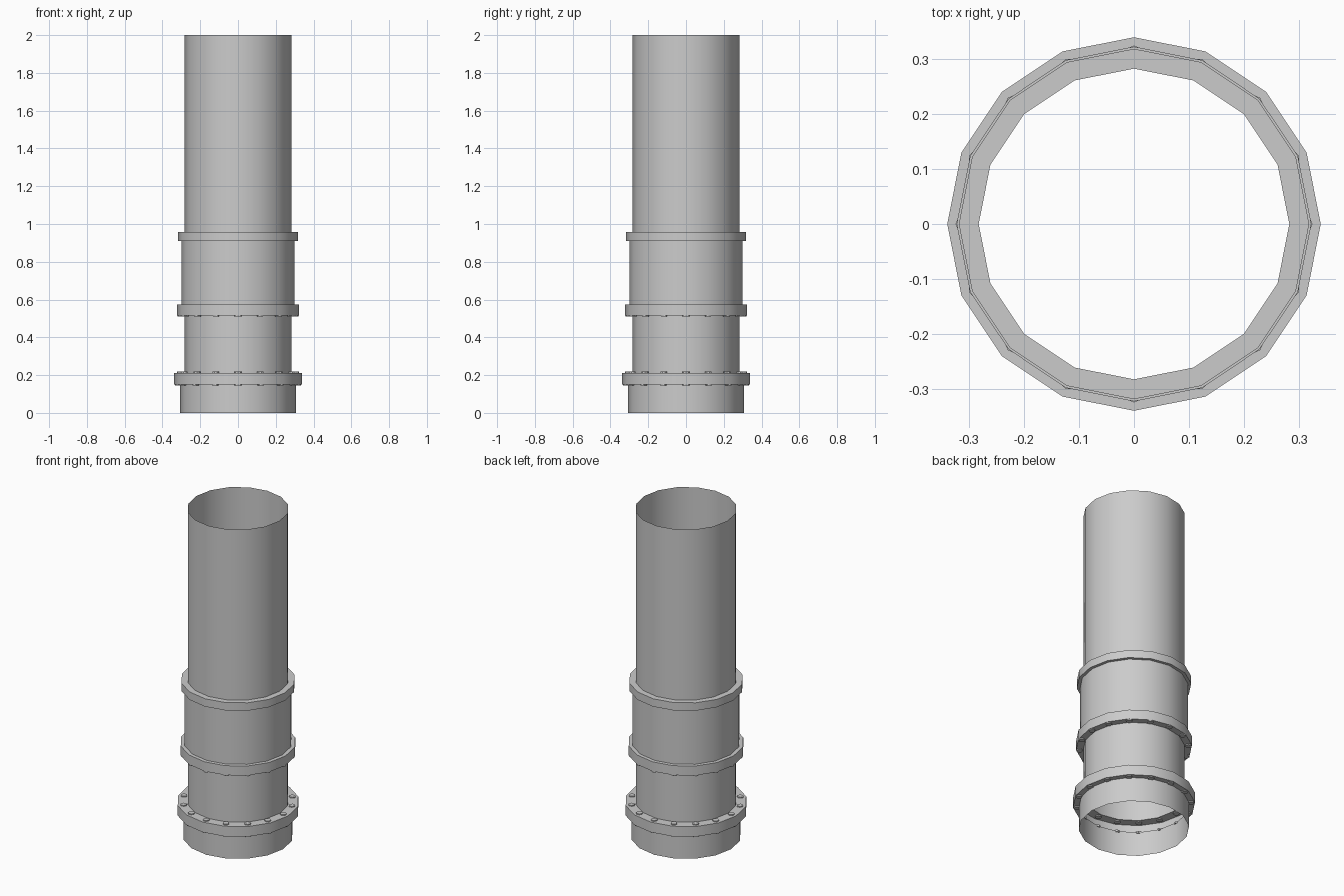
import bpy, bmesh, math
from mathutils import Matrix

cube = bpy.data.objects.get("Cube")
if cube:
    bpy.data.objects.remove(cube)

SIDES = 16

steel = bpy.data.materials.new("grey steel")
steel.use_nodes = True
colour = (0.6, 0.6, 0.6, 1)
steel.diffuse_color = colour
steel.node_tree.nodes["Principled BSDF"].inputs["Base Color"].default_value = colour


def finish(name, bm):
    mesh = bpy.data.meshes.new(name)
    bm.to_mesh(mesh)
    bm.free()
    mesh.materials.append(steel)
    obj = bpy.data.objects.new(name, mesh)
    bpy.context.collection.objects.link(obj)
    bpy.ops.object.select_all(action="DESELECT")
    bpy.context.view_layer.objects.active = obj
    obj.select_set(True)
    bpy.ops.object.shade_smooth_by_angle(angle=math.radians(35))
    return obj


def lathe(name, profile):
    """Open shell: each (radius, height) becomes a ring, bridged outward-facing."""
    bm = bmesh.new()
    rings = []
    for r, z in profile:
        angles = [math.tau * i / SIDES for i in range(SIDES)]
        rings.append([bm.verts.new((r * math.cos(a), r * math.sin(a), z)) for a in angles])
    for low, high in zip(rings, rings[1:]):
        for i in range(SIDES):
            j = (i + 1) % SIDES
            bm.faces.new((low[i], low[j], high[j], high[i]))
    return finish(name, bm)


def bolt_row(name, z, radius=0.306):
    """Bolt heads set around the corners of a flange, centred on its face."""
    bm = bmesh.new()
    for i in range(SIDES):
        place = Matrix.Rotation(math.tau * i / SIDES, 4, "Z") @ Matrix.Translation((radius, 0, z))
        bmesh.ops.create_cone(bm, cap_ends=True, segments=8, radius1=0.018,
                              radius2=0.018, depth=0.012, matrix=place)
    return finish(name, bm)


PIPE, SLEEVE, BASE = 0.282, 0.30, 0.306

# Pipe sections, open at both ends
lathe("base_pipe", [(BASE, 0), (BASE, 0.15)])
lathe("lower_pipe", [(PIPE, 0.212), (PIPE, 0.516)])
lathe("middle_sleeve", [(SLEEVE, 0.574), (SLEEVE, 0.91)])
lathe("upper_pipe", [(PIPE, 0.958), (PIPE, 2.0)])

# Flange rings joining the sections: (name, lower pipe, rim, upper pipe, bottom, top)
for name, below, rim, above, bottom, top in (
    ("base_flange", BASE, 0.339, PIPE, 0.15, 0.212),
    ("middle_flange", PIPE, 0.322, SLEEVE, 0.516, 0.574),
    ("upper_flange", SLEEVE, 0.318, PIPE, 0.91, 0.958),
):
    lathe(name, [(below, bottom), (rim, bottom), (rim, top), (above, top)])

# Bolt heads
bolt_row("base_flange_top_bolts", 0.212)
bolt_row("base_flange_bottom_bolts", 0.15, 0.316)
bolt_row("middle_flange_bolts", 0.516, 0.303)
